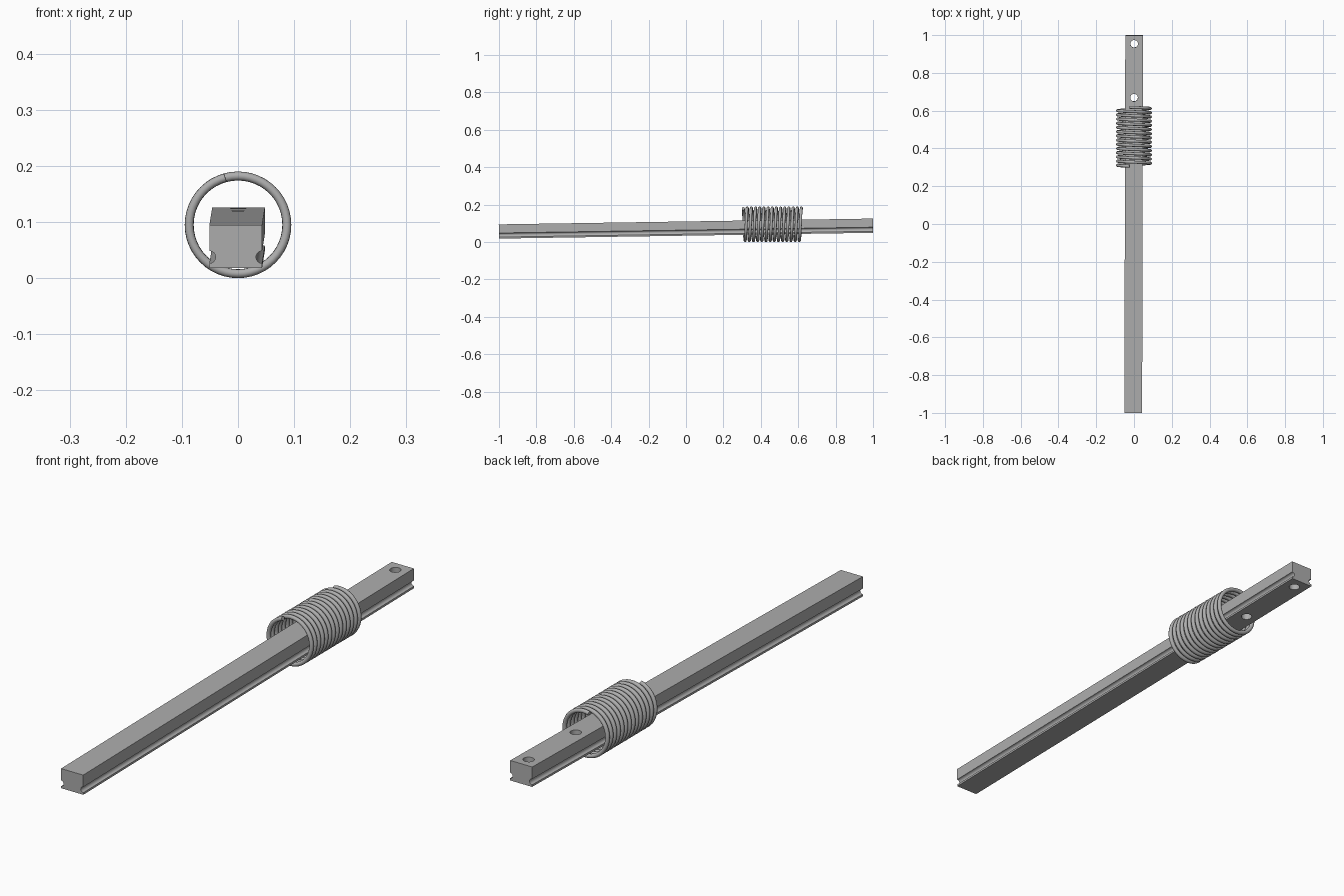
import bpy, bmesh, math
from mathutils import Matrix, Vector

cube = bpy.data.objects.get("Cube")
if cube:
    bpy.data.objects.remove(cube, do_unlink=True)

GRAY = (0.42, 0.42, 0.42, 1)
metal = bpy.data.materials.new("gray metal")
metal.use_nodes = True
metal.diffuse_color = GRAY
metal.node_tree.nodes["Principled BSDF"].inputs["Base Color"].default_value = GRAY


def activate(ob):
    bpy.ops.object.select_all(action="DESELECT")
    ob.select_set(True)
    bpy.context.view_layer.objects.active = ob


# Rail: square bar with a round groove low on each side
HALF_W, HEIGHT, GROOVE_Z, GROOVE_R, STEPS = 0.047, 0.076, 0.019, 0.011, 8
right_side = [(HALF_W, 0)]
for i in range(STEPS + 1):
    a = -math.pi / 2 - math.pi * i / STEPS
    right_side.append((HALF_W + GROOVE_R * math.cos(a), GROOVE_Z + GROOVE_R * math.sin(a)))
right_side.append((HALF_W, HEIGHT))
outline = right_side + [(-x, z) for x, z in reversed(right_side)]

bm = bmesh.new()
end = bm.faces.new([bm.verts.new((x, -1, z)) for x, z in outline])
grown = bmesh.ops.extrude_face_region(bm, geom=[end])
bmesh.ops.translate(bm, vec=(0, 2, 0),
                    verts=[g for g in grown["geom"] if isinstance(g, bmesh.types.BMVert)])
bmesh.ops.recalc_face_normals(bm, faces=bm.faces)
mesh = bpy.data.meshes.new("rail")
bm.to_mesh(mesh)
bm.free()
rail = bpy.data.objects.new("rail", mesh)
bpy.context.collection.objects.link(rail)
mesh.materials.append(metal)

# Two bolt holes near the back end
for y in (0.67, 0.955):
    bpy.ops.mesh.primitive_cylinder_add(vertices=32, radius=0.02, depth=0.3, location=(0, y, 0.04))
    cutter = bpy.context.object
    cutter.name = "hole_cutter"
    cutter.hide_render = True
    cutter.data.materials.append(metal)
    activate(rail)
    mod = rail.modifiers.new("hole", "BOOLEAN")
    mod.operation = "DIFFERENCE"
    mod.solver = "EXACT"
    mod.object = cutter
    bpy.ops.object.modifier_apply(modifier=mod.name)
    bpy.data.objects.remove(cutter, do_unlink=True)

# The rail rises slightly to the back and turns a little
rail.data.transform(Matrix.Translation((-0.0015, 0, 0.034))
                    @ Matrix.Rotation(-0.0025, 4, "Z") @ Matrix.Rotation(0.0155, 4, "X"))
activate(rail)
bpy.ops.object.shade_smooth_by_angle(angle=math.radians(30))

# Coil spring wound loosely around the rail
TURNS, PER_TURN, RADIUS, WIRE = 14, 48, 0.087, 0.008
curve = bpy.data.curves.new("spring", "CURVE")
curve.dimensions = "3D"
curve.bevel_depth = WIRE
curve.bevel_resolution = 3
curve.use_fill_caps = True
path = curve.splines.new("POLY")
count = TURNS * PER_TURN
path.points.add(count)
for i, p in enumerate(path.points):
    a = math.radians(105) + math.tau * i / PER_TURN
    p.co = (RADIUS * math.cos(a), 0.306 + 0.312 * i / count,
            RADIUS + WIRE + RADIUS * math.sin(a), 1)
spring = bpy.data.objects.new("spring", curve)
bpy.context.collection.objects.link(spring)
curve.materials.append(metal)
activate(spring)
bpy.ops.object.convert(target="MESH")
bpy.ops.object.shade_smooth_by_angle(angle=math.radians(50))
